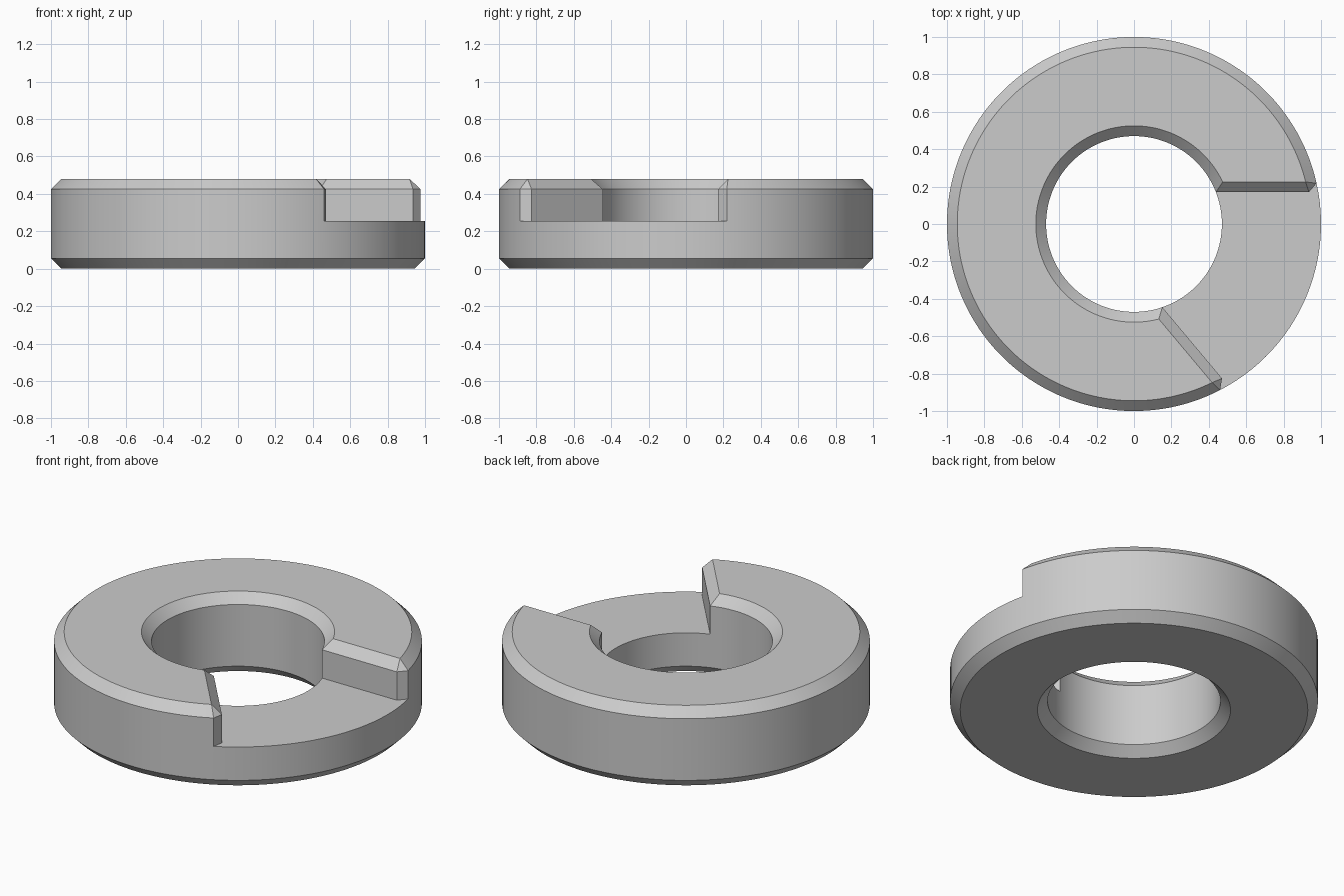
import bpy, bmesh, math

if "Cube" in bpy.data.objects:
    bpy.data.objects.remove(bpy.data.objects["Cube"])

R_OUT, R_IN, CH = 1.0, 0.47, 0.055       # radii and chamfer size
Z_STEP, Z_TOP = 0.255, 0.48              # notch floor and top heights
GAP = 0.17                               # notch wall distance from its radial line
SPREAD = math.radians(50)                # angle between the two notch walls
N, M = 120, 26                           # segments: raised arc, notch arc

bm = bmesh.new()


def arc(r, offset, z):
    """Full circle of verts: raised arc first (N + 1), then the notch arc."""
    a0 = math.asin(offset / r)
    a1 = 2 * math.pi - SPREAD - a0
    angles = [a0 + (a1 - a0) * i / N for i in range(N + 1)]
    angles += [a1 + (2 * math.pi + a0 - a1) * i / M for i in range(1, M)]
    return [(r * math.cos(a), r * math.sin(a), z) for a in angles]


def verts(points):
    return [bm.verts.new(p) for p in points]


def face(vs):
    vs = list(dict.fromkeys(vs))         # a repeated corner turns a quad into a triangle
    if len(vs) > 2:
        bm.faces.new(vs)


def bridge(a, b):
    for i in range(len(a)):
        j = (i + 1) % len(a)
        face((a[i], a[j], b[j], b[i]))


def wall_corners(z):
    """Clipped outer corners of both notch walls."""
    x, y = 0.935, GAP
    r, a = math.hypot(x, y), math.atan2(y, x)
    return [bm.verts.new((r * math.cos(t), r * math.sin(t), z)) for t in (a, -SPREAD - a)]


# Lower full ring with chamfered bottom edges
out_step = verts(arc(R_OUT, 0.218, Z_STEP))
in_step = verts(arc(R_IN, GAP, Z_STEP))
out_low = verts(arc(R_OUT, 0.218, CH))
in_low = verts(arc(R_IN, GAP, CH))
out_base = verts(arc(R_OUT - CH, 0.206, 0))
in_base = verts(arc(R_IN + CH, 0.19, 0))
rings = [out_step, out_low, out_base, in_base, in_low, in_step]
for a, b in zip(rings, rings[1:]):
    bridge(a, b)

# Notch floor
w_start, w_end = wall_corners(Z_STEP)
face(out_step[N:] + [out_step[0], w_start, in_step[0]] + in_step[:N - 1:-1] + [w_end])

# Raised arc: walls, then chamfer to the inset top
low_loop = out_step[:N + 1] + [w_end] + in_step[N::-1] + [w_start]
out_mid = verts(arc(R_OUT, 0.218, Z_TOP - CH)[:N + 1])
in_mid = verts(arc(R_IN, GAP, Z_TOP - CH)[:N + 1])
m_start, m_end = wall_corners(Z_TOP - CH)
mid_loop = out_mid + [m_end] + in_mid[::-1] + [m_start]
out_top = verts(arc(R_OUT - CH, GAP + CH, Z_TOP)[:N + 1])
in_top = verts(arc(R_IN + CH, GAP + CH, Z_TOP)[:N + 1])
top_loop = out_top + [out_top[-1]] + in_top[::-1] + [out_top[0]]
bridge(low_loop, mid_loop)
bridge(mid_loop, top_loop)
for i in range(N):
    face((out_top[i], out_top[i + 1], in_top[i + 1], in_top[i]))

bmesh.ops.recalc_face_normals(bm, faces=bm.faces[:])
mesh = bpy.data.meshes.new("notched_ring")
bm.to_mesh(mesh)
bm.free()

grey = bpy.data.materials.new("light grey")
grey.diffuse_color = (0.6, 0.6, 0.6, 1)
grey.use_nodes = True
grey.node_tree.nodes["Principled BSDF"].inputs["Base Color"].default_value = grey.diffuse_color
mesh.materials.append(grey)

ring = bpy.data.objects.new("notched_ring", mesh)
bpy.context.collection.objects.link(ring)
bpy.context.view_layer.objects.active = ring
ring.select_set(True)
bpy.ops.object.shade_smooth_by_angle(angle=math.radians(25))
